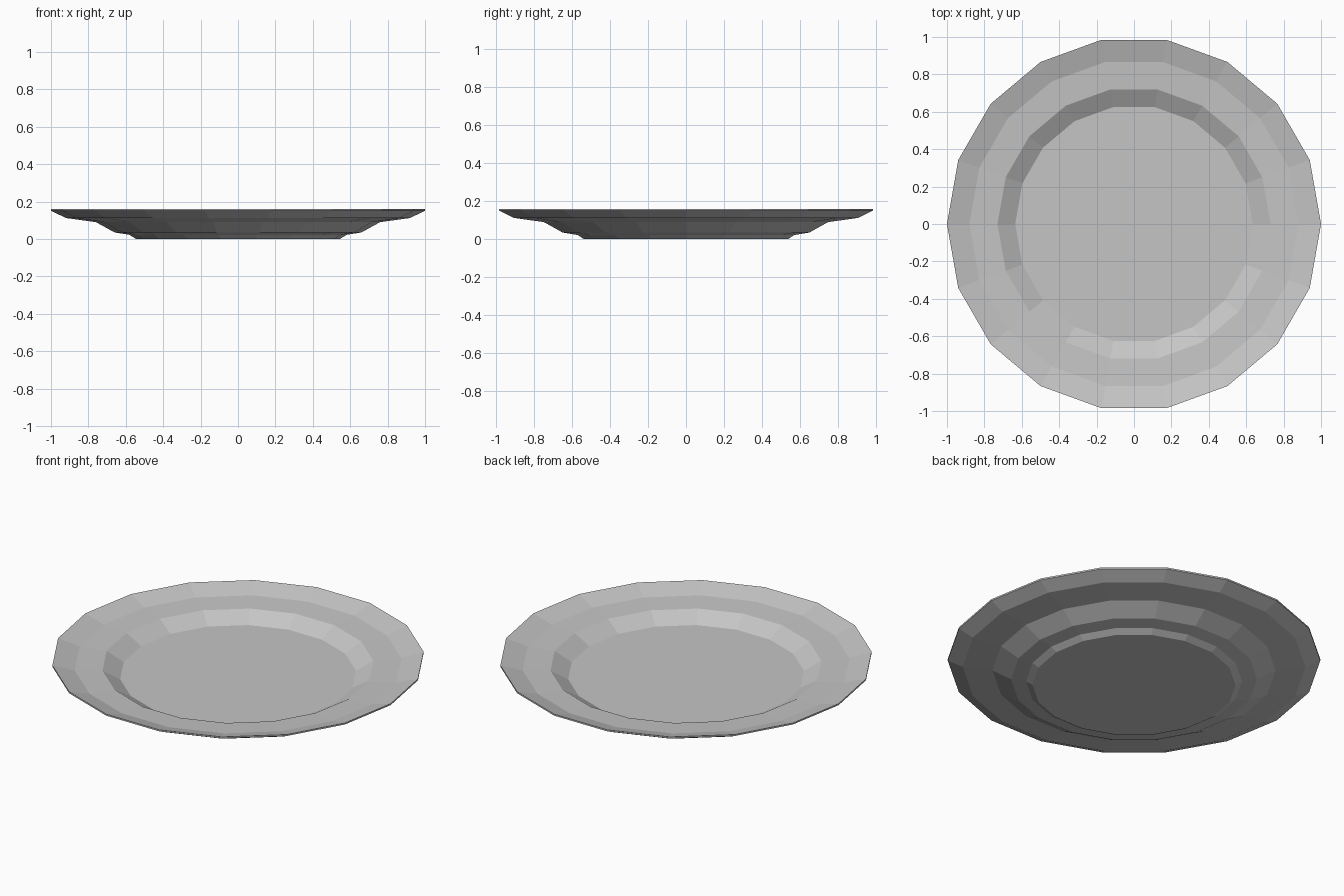
import bpy, bmesh, math

if "Cube" in bpy.data.objects:
    bpy.data.objects.remove(bpy.data.objects["Cube"])

SIDES = 18

# Cross-section (radius, height): underside outward, lip, then inside down to the well
PROFILE = [
    (0.545, 0.0), (0.58, 0.022), (0.66, 0.035), (0.76, 0.09), (0.92, 0.112),
    (1.0, 0.151), (1.0, 0.16),
    (0.88, 0.125), (0.73, 0.117), (0.635, 0.063),
]

grey = bpy.data.materials.new("light grey ceramic")
grey.diffuse_color = (0.56, 0.56, 0.56, 1)
grey.use_nodes = True
grey.node_tree.nodes["Principled BSDF"].inputs["Base Color"].default_value = grey.diffuse_color


def lathe(name, profile, sides, material):
    """Spin a profile around z and close both ends with flat faces."""
    bm = bmesh.new()
    rings = []
    for r, z in profile:
        angles = [2 * math.pi * i / sides for i in range(sides)]
        rings.append([bm.verts.new((r * math.cos(a), r * math.sin(a), z)) for a in angles])
    for low, high in zip(rings, rings[1:]):
        for i in range(sides):
            j = (i + 1) % sides
            bm.faces.new((low[i], low[j], high[j], high[i]))
    bm.faces.new(rings[0][::-1])   # flat base
    bm.faces.new(rings[-1])        # well floor
    bmesh.ops.recalc_face_normals(bm, faces=bm.faces)
    mesh = bpy.data.meshes.new(name)
    bm.to_mesh(mesh)
    bm.free()
    mesh.materials.append(material)
    obj = bpy.data.objects.new(name, mesh)
    bpy.context.collection.objects.link(obj)
    return obj


# Faceted dinner plate
lathe("plate", PROFILE, SIDES, grey)
